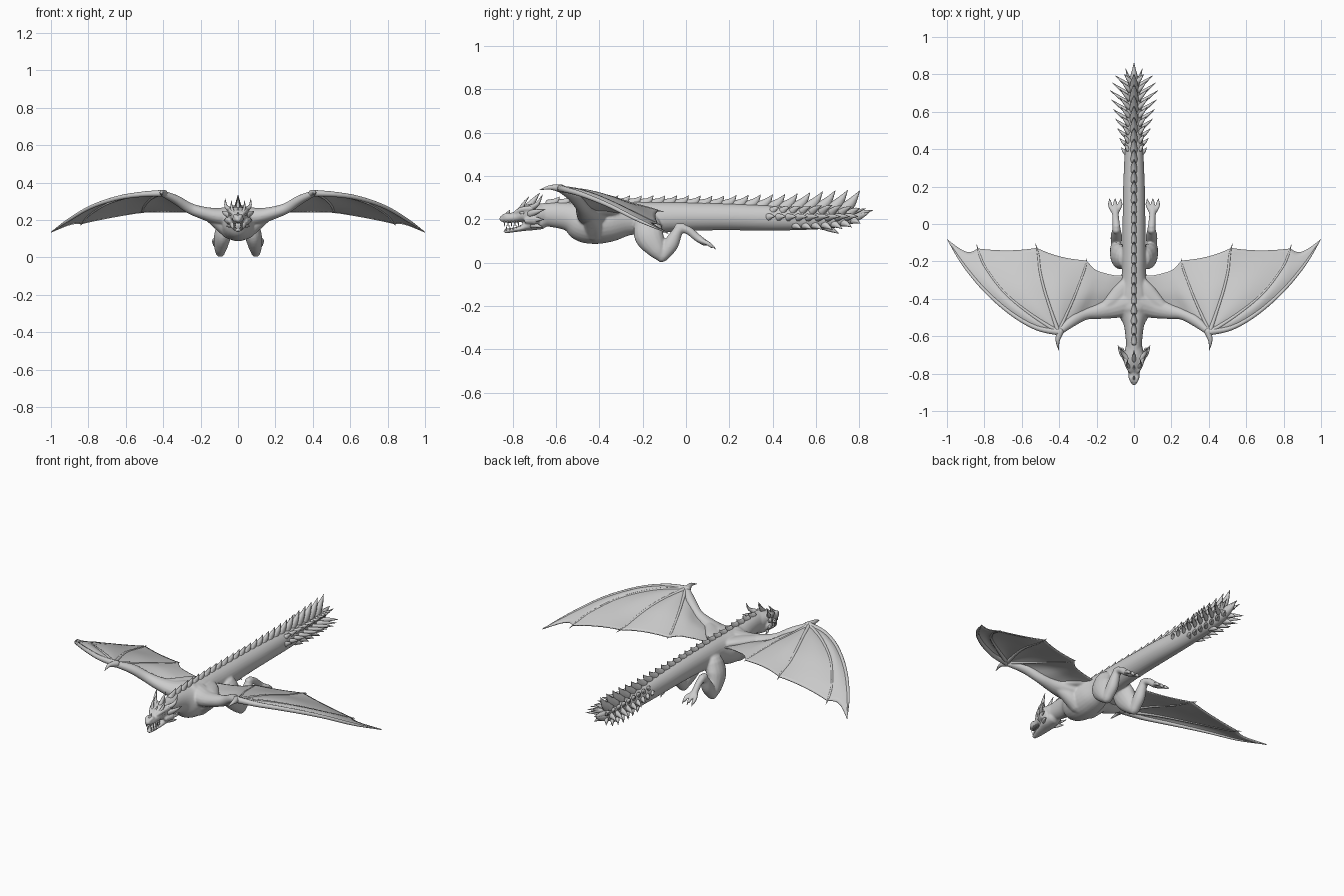
import bpy, bmesh, math
from mathutils import Vector


def sample(pts, t):
    """Catmull-Rom through tuples of any length, t in 0..1."""
    n = len(pts) - 1
    i = min(int(t * n), n - 1)
    f = t * n - i
    a, b, c, d = pts[max(i - 1, 0)], pts[i], pts[i + 1], pts[min(i + 2, n)]
    return [0.5 * (2 * q + (r - p) * f + (2 * p - 5 * q + 4 * r - s) * f * f
            + (3 * q - p - 3 * r + s) * f ** 3) for p, q, r, s in zip(a, b, c, d)]


def lerp_table(table, y):
    """Linear lookup in a table of tuples keyed on the first value."""
    for a, b in zip(table, table[1:]):
        if y <= b[0]:
            f = max(0, (y - a[0]) / (b[0] - a[0]))
            return [p + (q - p) * f for p, q in zip(a, b)]
    return list(table[-1])


def tube(bm, pts, ref=(1, 0, 0), sides=16, steps=6, mirror=False):
    """Round-ended tube; points are (x, y, z, r) or (x, y, z, r_side, r_up)."""
    for s in ((1, -1) if mirror else (1,)):
        path = [(p[0] * s, p[1], p[2], p[3], p[-1]) for p in pts]
        n = steps * (len(path) - 1)
        sm = [sample(path, i / n) for i in range(n + 1)]
        cen = [Vector(p[:3]) for p in sm]
        tan = [(cen[min(i + 1, n)] - cen[max(i - 1, 0)]).normalized() for i in range(n + 1)]
        r0 = max(0.001, min(sm[0][3:]))
        r1 = max(0.001, min(sm[-1][3:]))
        rows = [(cen[0] - tan[0] * r0 * 0.6, tan[0], 0.8, sm[0])]
        rows += [(cen[i], tan[i], 1, sm[i]) for i in range(n + 1)]
        rows += [(cen[n] + tan[n] * r1 * 0.6, tan[n], 0.8, sm[n])]
        rings = []
        for c, t, k, p in rows:
            side = Vector(ref)
            side = (side - t * side.dot(t)).normalized()
            up = t.cross(side)
            rings.append([bm.verts.new(c + side * math.cos(a) * k * max(p[3], .001)
                                       + up * math.sin(a) * k * max(p[4], .001))
                          for a in [2 * math.pi * j / sides for j in range(sides)]])
        for A, B in zip(rings, rings[1:]):
            for j in range(sides):
                m = (j + 1) % sides
                bm.faces.new((A[j], A[m], B[m], B[j]))
        for ring, pole in ((rings[0], cen[0] - tan[0] * r0), (rings[-1], cen[n] + tan[n] * r1)):
            v = bm.verts.new(pole)
            for j in range(sides):
                bm.faces.new((ring[j], ring[(j + 1) % sides], v))


def finish(bm, name):
    bmesh.ops.recalc_face_normals(bm, faces=bm.faces)
    me = bpy.data.meshes.new(name)
    bm.to_mesh(me)
    bm.free()
    for p in me.polygons:
        p.use_smooth = True
    ob = bpy.data.objects.new(name, me)
    bpy.context.collection.objects.link(ob)
    return ob


def spike(bm, base, tip, w, h, bend=(0, 0, 0), mirror=False):
    b, t = Vector(base), Vector(tip)
    m = (b + t) / 2 + Vector(bend)
    tube(bm, [(*b, w, h), (*m, w * .62, h * .6), (*t, .001, .001)],
         sides=8, steps=3, mirror=mirror)


# Torso, neck and tail sections: y, z, half width, half height
BODY = [(-.70, .222, .042, .048), (-.62, .222, .044, .057), (-.54, .213, .055, .067),
        (-.48, .192, .083, .093), (-.42, .184, .096, .097), (-.35, .190, .088, .092),
        (-.27, .204, .066, .078), (-.18, .207, .064, .074), (-.05, .212, .062, .068),
        (.08, .213, .060, .064), (.20, .212, .058, .062), (.32, .209, .053, .060),
        (.44, .206, .048, .057), (.56, .205, .045, .053), (.66, .205, .040, .047),
        (.74, .208, .032, .036), (.80, .218, .018, .02), (.85, .236, .003, .003)]
bm = bmesh.new()
tube(bm, [(0, y, z, w, h) for y, z, w, h in BODY], sides=28)

# Head: skull with snout, lower jaw, brows, nostrils, cheeks
tube(bm, [(0, -.848, .203, .017, .015), (0, -.825, .206, .029, .022), (0, -.79, .210, .032, .025),
          (0, -.755, .222, .042, .036), (0, -.715, .226, .054, .046), (0, -.66, .222, .046, .05)], sides=20)
tube(bm, [(0, -.832, .146, .013, .011), (0, -.80, .151, .025, .011), (0, -.76, .159, .033, .014),
          (0, -.72, .175, .044, .027), (0, -.67, .19, .042, .036)], sides=20)
tube(bm, [(.022, -.79, .232, .008), (.037, -.755, .247, .012), (.045, -.71, .252, .014)], mirror=True)
tube(bm, [(.013, -.842, .218, .008), (.017, -.822, .223, .009)], mirror=True)
tube(bm, [(.042, -.735, .195, .014), (.045, -.70, .20, .026)], mirror=True)

# Wing arms and chest muscles
ARM = [(.03, -.42, .215, .075, .062), (.11, -.445, .22, .06, .045), (.19, -.467, .239, .042, .034),
       (.26, -.483, .264, .03, .029), (.33, -.52, .308, .029, .025), (.40, -.578, .341, .018, .017)]
tube(bm, ARM, ref=(0, 1, 0), mirror=True)
tube(bm, [(.04, -.42, .14, .045), (.09, -.43, .18, .042), (.16, -.45, .222, .026)],
     ref=(0, 1, 0), mirror=True)
tube(bm, [(.03, -.33, .23, .05, .03), (.08, -.38, .24, .05, .026), (.15, -.44, .24, .03, .025)],
     ref=(0, 1, 0), mirror=True)

# Hind legs: thigh, shin, foot, toes
tube(bm, [(.058, -.18, .185, .045, .06), (.08, -.17, .125, .046, .068),
          (.092, -.135, .062, .037, .046), (.095, -.112, .026, .025, .025)], mirror=True)
tube(bm, [(.095, -.108, .03, .027), (.094, -.07, .085, .031, .035), (.094, -.038, .145, .024),
          (.094, -.015, .163, .021)], mirror=True)
tube(bm, [(.094, -.035, .163, .021), (.096, .01, .15, .019), (.099, .05, .118, .018),
          (.101, .085, .093, .025, .015)], mirror=True)
for dx in (-.028, 0, .028):
    tube(bm, [(.101 + dx * .5, .07, .102, .011), (.101 + dx, .10, .09, .011),
              (.101 + dx, .12, .075, .009)], mirror=True, sides=10)
body = finish(bm, "body")
rm = body.modifiers.new("blend", 'REMESH')
rm.mode = 'VOXEL'
rm.voxel_size = .0052
rm.use_smooth_shade = True
sm = body.modifiers.new("soften", 'SMOOTH')
sm.iterations = 5

# Wing fingers radiating from the wrist
W = (.405, -.578, .343)
FINGERS = [
    [(*W, .018), (.52, -.555, .337, .014), (.65, -.482, .316, .012), (.79, -.362, .268, .010),
     (.91, -.22, .197, .008), (1.0, -.08, .135, .001)],
    [(*W, .013), (.55, -.485, .332, .009), (.69, -.37, .292, .007), (.79, -.24, .232, .006),
     (.825, -.165, .195, .006), (.842, -.108, .172, .001)],
    [(*W, .013), (.445, -.46, .328, .009), (.48, -.35, .303, .008), (.503, -.25, .272, .007),
     (.512, -.165, .25, .006), (.527, -.103, .235, .001)],
    [(*W, .012), (.36, -.48, .318, .008), (.32, -.39, .295, .007), (.285, -.3, .268, .006),
     (.262, -.235, .25, .006), (.252, -.185, .24, .001)]]
bm = bmesh.new()
for f in FINGERS:
    tube(bm, f, ref=(0, 0, 1), sides=10, mirror=True)
tube(bm, [(.395, -.575, .342, .02), (.408, -.625, .348, .011), (.402, -.676, .336, .001)],
     sides=10, mirror=True)
finish(bm, "wing_fingers")


# Wing membrane: three scalloped fans plus the panel next to the body
def sheet(bm, fn, nu=18, nv=14):
    g = [[bm.verts.new(fn(u / nu, v / nv)) for v in range(nv + 1)] for u in range(nu + 1)]
    for i in range(nu):
        for j in range(nv):
            bm.faces.new((g[i][j], g[i + 1][j], g[i + 1][j + 1], g[i][j + 1]))


def at(pts, t):
    return Vector(sample(pts, t)[:3])


REACH = [.99, .90, .90, .94]
DEPTH = [.07, .035, .05]


def fan(k):
    def fn(u, v):
        t = u * (REACH[k] * (1 - v) + REACH[k + 1] * v - DEPTH[k] * 4 * v * (1 - v))
        p = at(FINGERS[k], t).lerp(at(FINGERS[k + 1], t), v)
        p.z += .012 * math.sin(math.pi * v) * math.sin(math.pi * u)
        return p
    return fn


TRAIL = [(.04, -.275, .23), (.10, -.275, .237), (.16, -.262, .24), (.21, -.243, .243),
         tuple(at(FINGERS[3], REACH[3]))]


def inner(u, v):
    straight = Vector(W).lerp(Vector(TRAIL[-1]), u)
    arm = at(ARM[:-1] + [(*W, 0, 0)], v)
    p = arm.lerp(at(TRAIL, v), u) + v * (at(FINGERS[3], u * REACH[3]) - straight)
    p.z += .012 * math.sin(math.pi * v) * math.sin(math.pi * u)
    return p


bm = bmesh.new()
for k in range(3):
    sheet(bm, fan(k))
sheet(bm, inner)
bmesh.ops.remove_doubles(bm, verts=bm.verts, dist=.0005)
wing = finish(bm, "wing_membrane")
mi = wing.modifiers.new("mirror", 'MIRROR')
mi.use_mirror_merge = False
so = wing.modifiers.new("thickness", 'SOLIDIFY')
so.thickness = .006
so.offset = 0

# Row of spines along the back, growing towards the tail
HEIGHT = [(-.64, .03), (-.3, .03), (.1, .034), (.4, .055), (.65, .09), (.8, .10)]
bm = bmesh.new()
y = -.63
while y < .77:
    _, z, w, h = lerp_table(BODY, y)
    k = lerp_table(HEIGHT, y)[1]
    spike(bm, (0, y, z + h - .012), (0, y + .03 + k * .55, z + h + k * .92),
          .013 + k * .14, .024 + k * .12, (0, .004, -.004))
    y += .054

# Tail fan: rows of side spikes
LENGTH = [(.38, .018), (.5, .05), (.64, .088), (.72, .078), (.78, .05)]
for deg, scale, start in ((4, 1, .38), (42, .72, .40), (-42, .5, .50)):
    a = math.radians(deg)
    y = start
    while y < .78:
        _, z, w, h = lerp_table(BODY, y)
        k = lerp_table(LENGTH, y)[1] * scale
        c, s = math.cos(a), math.sin(a)
        spike(bm, (w * c * .85, y, z + h * s * .85),
              (w * c + k * c, y + .02 + k * .5, z + h * s + k * s * .7),
              .014, .019, (0, -.002, .003), mirror=True)
        y += .045
spike(bm, (0, .73, .215), (0, .862, .242), .026, .026)
spike(bm, (0, .64, .17), (0, .705, .135), .014, .02)
spike(bm, (.015, .74, .225), (.045, .83, .25), .012, .016, mirror=True)
finish(bm, "back_and_tail_spikes")

# Horns, cheek spikes and crest
bm = bmesh.new()
for b, t, w, h, bend in (
        ((.036, -.72, .25), (.068, -.662, .315), .015, .016, (.012, .006, -.01)),
        ((.026, -.765, .24), (.033, -.725, .305), .010, .013, (.006, -.004, 0)),
        ((.045, -.72, .225), (.086, -.648, .248), .014, .018, (.006, -.004, 0)),
        ((.044, -.72, .20), (.076, -.655, .20), .012, .017, (.005, 0, 0)),
        ((.038, -.71, .175), (.060, -.66, .165), .011, .015, (.004, 0, 0))):
    spike(bm, b, t, w, h, bend, mirror=True)
spike(bm, (0, -.725, .26), (0, -.675, .322), .012, .018)
spike(bm, (0, -.775, .235), (0, -.755, .268), .009, .013)
spike(bm, (0, -.825, .222), (0, -.812, .244), .007, .011)
finish(bm, "horns")

# Teeth, toe claws and eyes
bm = bmesh.new()
for i in range(5):
    y = -.838 + i * .016
    x = .014 + .011 * min(1, i / 2)
    spike(bm, (x, y, .19), (x, y + .001, .168), .004, .004, mirror=True)
    spike(bm, (x * .85, y + .009, .152), (x * .9, y + .009, .174), .0035, .0035, mirror=True)
for dx in (-.028, 0, .028):
    spike(bm, (.101 + dx, .112, .08), (.101 + dx * 1.1, .136, .062), .007, .007,
          (0, .003, .003), mirror=True)
tube(bm, [(.036, -.762, .231, .007), (.039, -.752, .231, .008)], sides=10, mirror=True)
finish(bm, "teeth_claws_eyes")
